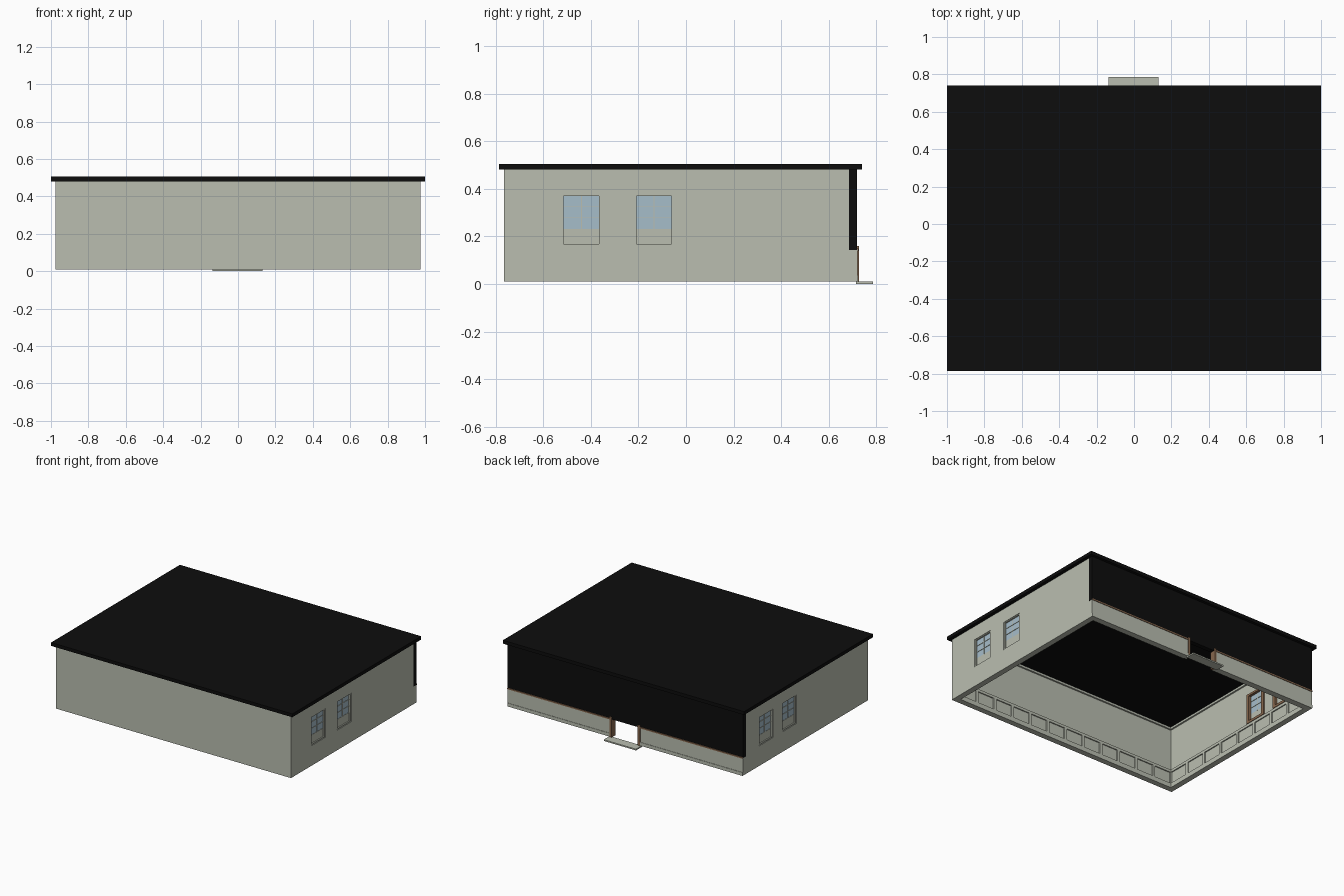
import bpy, bmesh

if "Cube" in bpy.data.objects:
    bpy.data.objects.remove(bpy.data.objects["Cube"])

def material(name, rgb):
    m = bpy.data.materials.new(name)
    m.diffuse_color = (*rgb, 1)
    m.use_nodes = True
    m.node_tree.nodes["Principled BSDF"].inputs["Base Color"].default_value = m.diffuse_color
    return m

WALL = material("pale grey green", (0.49, 0.515, 0.434))
BLACK = material("black", (0.004, 0.004, 0.004))
GLASS = material("light blue glass", (0.38, 0.51, 0.59))
WOOD = material("brown wood", (0.24, 0.135, 0.075))

def boxes(name, specs, mat):
    """One object made of boxes given as (x0, x1, y0, y1, z0, z1)."""
    bm = bmesh.new()
    for x0, x1, y0, y1, z0, z1 in specs:
        vs = bmesh.ops.create_cube(bm, size=1)["verts"]
        for v in vs:
            v.co.x = x1 if v.co.x > 0 else x0
            v.co.y = y1 if v.co.y > 0 else y0
            v.co.z = z1 if v.co.z > 0 else z0
    me = bpy.data.meshes.new(name)
    bm.to_mesh(me)
    bm.free()
    me.materials.append(mat)
    ob = bpy.data.objects.new(name, me)
    bpy.context.collection.objects.link(ob)
    return ob

def cut(ob, spec):
    """Subtract a box and remove the cutter."""
    c = boxes("cutter", [spec], WALL)
    c.hide_render = True
    m = ob.modifiers.new("cut", 'BOOLEAN')
    m.operation, m.solver, m.object = 'DIFFERENCE', 'EXACT', c
    bpy.context.view_layer.objects.active = ob
    bpy.ops.object.modifier_apply(modifier=m.name)
    bpy.data.objects.remove(c)

# Main dimensions
X, Y0, Y1, Z0, Z1 = 0.975, -0.765, 0.72, 0.01, 0.485
T = 0.035                       # wall thickness
SILL, HEAD, HW = 0.16, 0.375, 0.084
WINDOWS = [(1, -0.44), (1, -0.135), (-1, 0.445), (-1, 0.168)]   # side, centre y

# Walls: open shell without floor, low at the back, with doorway and windows
walls = boxes("walls", [(-X, X, Y0, Y1, Z0, Z1)], WALL)
cut(walls, (-X + T, X - T, Y0 + T, Y1 - T, -0.2, 0.8))
cut(walls, (-1.2, 1.2, Y1 - T, 1.0, 0.145, 0.8))
cut(walls, (-0.11, 0.11, 0.6, 1.0, -0.2, 0.3))
for s, yc in WINDOWS:
    xs = sorted((s * 0.9, s * 1.1))
    cut(walls, (xs[0], xs[1], yc - HW, yc + HW, SILL, HEAD))

# Roof slab and black storefront panel
boxes("roof", [(-1, 1, -0.785, 0.74, 0.48, 0.505)], BLACK)
boxes("back_panel", [(-X - 0.001, X + 0.001, Y1 - T, Y1 - 0.001, 0.142, 0.482)], BLACK)

# Doorway posts, sill trim under the panel, front step
boxes("door_frame", [(-0.125, -0.108, Y1 - T - 0.004, Y1 + 0.006, Z0, 0.16),
                     (0.108, 0.125, Y1 - T - 0.004, Y1 + 0.006, Z0, 0.16)], WOOD)
boxes("panel_trim", [(-X, -0.125, Y1 - 0.004, Y1 + 0.004, 0.139, 0.149),
                     (0.125, X, Y1 - 0.004, Y1 + 0.004, 0.139, 0.149)], WOOD)
boxes("skirting", [(-X, -0.125, Y1 - 0.002, Y1 + 0.003, Z0, 0.035),
                   (0.125, X, Y1 - 0.002, Y1 + 0.003, Z0, 0.035)], WALL)
boxes("step", [(-0.135, 0.132, Y1 - 0.005, 0.785, 0, 0.01)], WALL)

# Windows: recessed glass above a solid lower panel, brown frame inside
def side_box(s, d0, d1, y0, y1, z0, z1):
    """Box measured by depth inwards from the outer wall face."""
    a, b = sorted((s * (X - d0), s * (X - d1)))
    return (a, b, y0, y1, z0, z1)

for i, (s, yc) in enumerate(WINDOWS):
    a, b, mid, f = yc - HW, yc + HW, 0.23, 0.010
    n = f"window_{i + 1}"
    boxes(n + "_glass", [side_box(s, 0.015, 0.021, a, b, mid, HEAD)], GLASS)
    boxes(n + "_lower_panel", [side_box(s, 0.013, 0.023, a, b, SILL, mid)], WALL)
    boxes(n + "_sash", [side_box(s, 0.004, 0.015, a, a + f, SILL, HEAD),
                        side_box(s, 0.004, 0.015, b - f, b, SILL, HEAD),
                        side_box(s, 0.004, 0.015, a + f, b - f, HEAD - 0.006, HEAD),
                        side_box(s, 0.004, 0.015, a + f, b - f, SILL, SILL + 0.008)], WALL)
    bars = [side_box(s, 0.012, 0.024, yc - 0.002, yc + 0.002, mid, HEAD)]
    for k in (1, 2):
        z = mid + (HEAD - mid) * k / 3
        bars.append(side_box(s, 0.012, 0.024, a + f, b - f, z - 0.002, z + 0.002))
    boxes(n + "_bars", bars, WALL)
    w = 0.018
    boxes(n + "_inner_frame", [side_box(s, 0.024, T + 0.008, a - 0.006, a + w, SILL - 0.006, HEAD + 0.006),
                               side_box(s, 0.024, T + 0.008, b - w, b + 0.006, SILL - 0.006, HEAD + 0.006),
                               side_box(s, 0.024, T + 0.008, a + w, b - w, HEAD - 0.01, HEAD + 0.006),
                               side_box(s, 0.024, T + 0.008, a + w, b - w, SILL - 0.006, SILL + 0.012)], WOOD)

# Interior panelling: base rail, top rail and evenly spaced stiles
def panelling(name, along_x, face, inward, lo, hi, count):
    d0, d1 = sorted((face, face + inward * 0.008))
    def piece(p, q, z0, z1):
        return (p, q, d0, d1, z0, z1) if along_x else (d0, d1, p, q, z0, z1)
    specs = [piece(lo, hi, Z0, 0.045), piece(lo, hi, 0.13, 0.15)]
    for k in range(count + 1):
        p = lo + (hi - lo) * k / count
        specs.append(piece(max(lo, p - 0.011), min(hi, p + 0.011), 0.045, 0.13))
    boxes(name, specs, WALL)

IX, IY0, IY1 = X - T, Y0 + T, Y1 - T
panelling("front_panelling", True, IY0, 1, -IX, IX, 12)
panelling("left_panelling", False, -IX, 1, IY0, IY1, 8)
panelling("right_panelling", False, IX, -1, IY0, IY1, 8)
panelling("back_left_panelling", True, IY1, -1, -IX, -0.125, 5)
panelling("back_right_panelling", True, IY1, -1, 0.125, IX, 5)

# Cornice under the ceiling
c = 0.012
boxes("cornice", [(-IX, IX, IY0, IY0 + c, 0.465, 0.48),
                  (-IX, -IX + c, IY0 + c, IY1, 0.465, 0.48),
                  (IX - c, IX, IY0 + c, IY1, 0.465, 0.48)], WALL)
